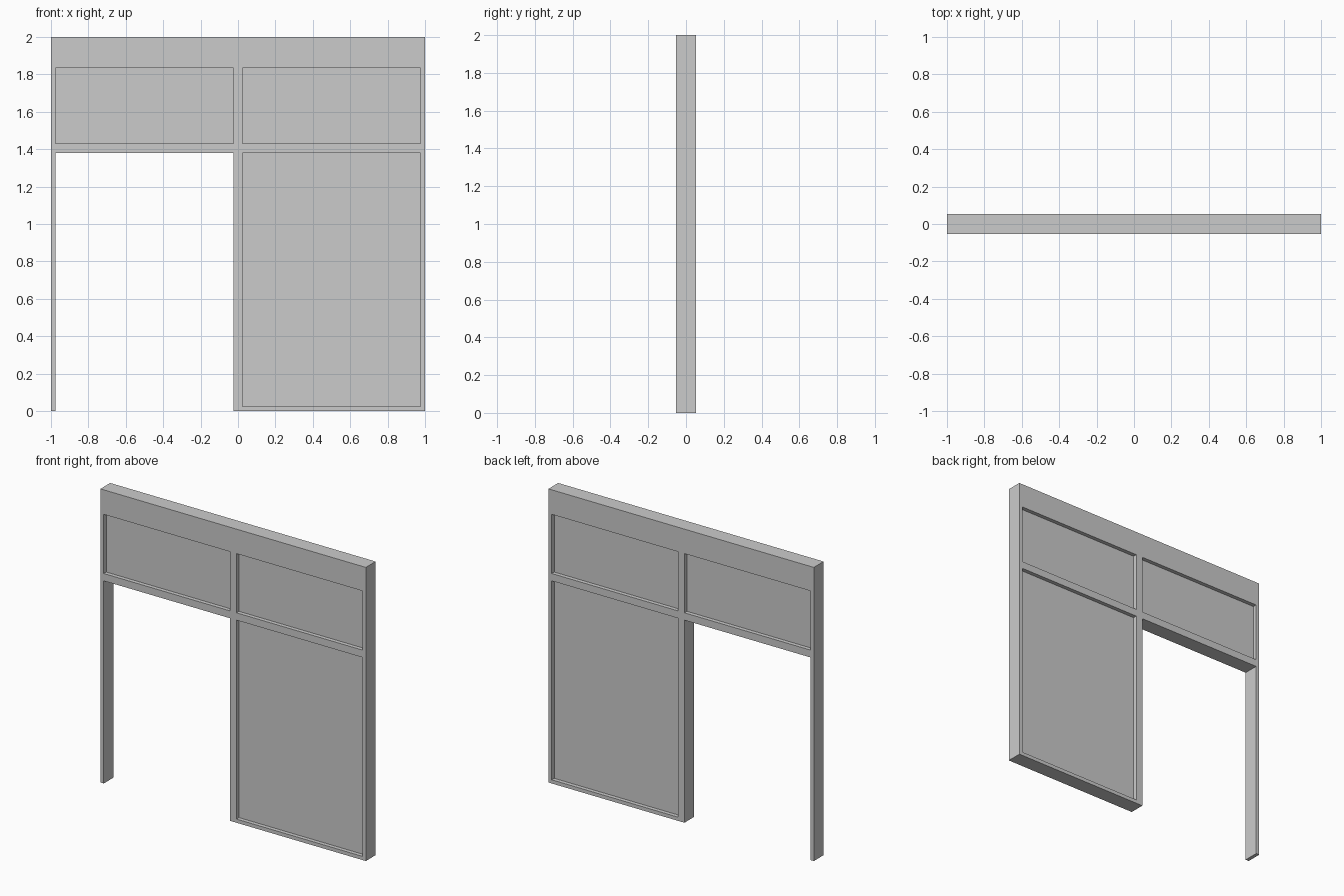
import bpy, bmesh

if "Cube" in bpy.data.objects:
    bpy.data.objects.remove(bpy.data.objects["Cube"])

XS = [-1, -0.975, -0.025, 0.025, 0.975, 1]
ZS = [0, 0.025, 1.38, 1.43, 1.833, 2]
HALF = 0.0525                       # half the wall thickness
RECESS = 0.027                      # panel depth below the frame, both sides
DOORWAY = {(1, 0), (1, 1)}          # open grid cells
PANELS = {(1, 3), (3, 3), (3, 1)}   # recessed grid cells

bm = bmesh.new()

# Front face of the wall as a grid of members and panels, minus the doorway
grid = [[bm.verts.new((x, -HALF, z)) for z in ZS] for x in XS]
for i in range(len(XS) - 1):
    for j in range(len(ZS) - 1):
        if (i, j) not in DOORWAY:
            bm.faces.new((grid[i][j], grid[i + 1][j],
                          grid[i + 1][j + 1], grid[i][j + 1]))
for v in [v for v in bm.verts if not v.link_faces]:
    bm.verts.remove(v)

# Thickness of the wall
ext = bmesh.ops.extrude_face_region(bm, geom=bm.faces[:], use_keep_orig=True)
bmesh.ops.translate(bm, vec=(0, 2 * HALF, 0),
                    verts=[e for e in ext["geom"] if isinstance(e, bmesh.types.BMVert)])
bmesh.ops.recalc_face_normals(bm, faces=bm.faces[:])


def is_panel(face):
    c = face.calc_center_median()
    return abs(face.normal.y) > 0.9 and any(
        XS[i] < c.x < XS[i + 1] and ZS[j] < c.z < ZS[j + 1] for i, j in PANELS)


# Panels sunk into the front and the back
panels = [f for f in bm.faces if is_panel(f)]
for f in bmesh.ops.extrude_discrete_faces(bm, faces=panels)["faces"]:
    side = 1 if f.calc_center_median().y > 0 else -1
    bmesh.ops.translate(bm, vec=(0, -side * RECESS, 0), verts=f.verts[:])
bmesh.ops.recalc_face_normals(bm, faces=bm.faces[:])

mesh = bpy.data.meshes.new("panelled_door_wall")
bm.to_mesh(mesh)
bm.free()
bpy.context.collection.objects.link(bpy.data.objects.new("panelled_door_wall", mesh))
